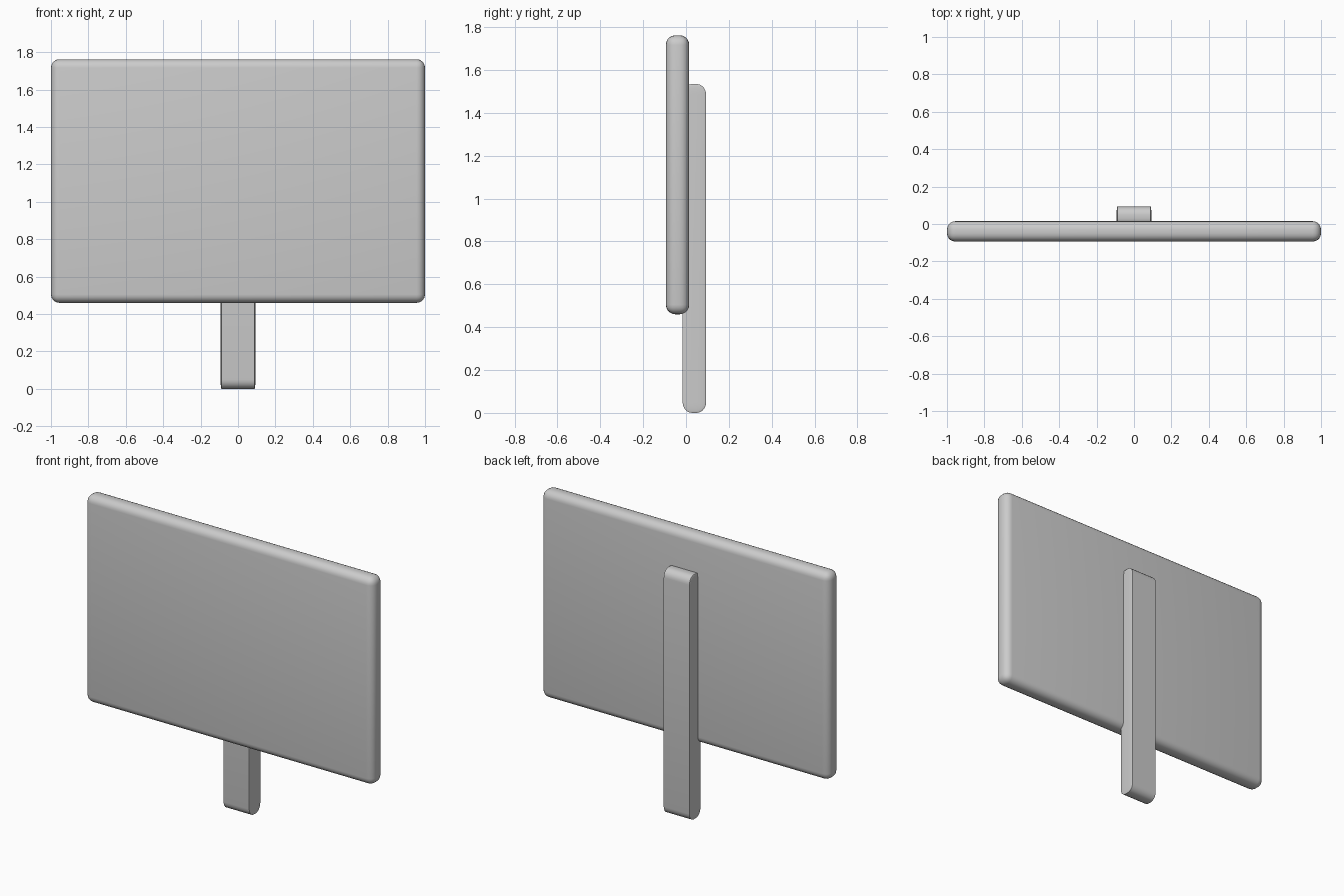
import bpy, bmesh
from mathutils import Matrix, Vector

if "Cube" in bpy.data.objects:
    bpy.data.objects.remove(bpy.data.objects["Cube"])


def rounded_slab(name, lo, hi, stretch=(1, 1, 1), radius=0.045):
    """Box with rounded edges; stretch squashes the rounding along each axis."""
    lo, hi, stretch = Vector(lo), Vector(hi), Vector(stretch)
    size = hi - lo
    bm = bmesh.new()
    bmesh.ops.create_cube(bm, size=1)
    bmesh.ops.scale(bm, vec=[s / k for s, k in zip(size, stretch)], verts=bm.verts)
    bmesh.ops.bevel(bm, geom=bm.edges[:], offset=radius, segments=5,
                    profile=0.5, affect='EDGES', clamp_overlap=True)
    bmesh.ops.scale(bm, vec=stretch, verts=bm.verts)
    bmesh.ops.translate(bm, vec=(lo + hi) / 2, verts=bm.verts)
    mesh = bpy.data.meshes.new(name)
    bm.to_mesh(mesh)
    bm.free()
    obj = bpy.data.objects.new(name, mesh)
    bpy.context.collection.objects.link(obj)
    bpy.ops.object.select_all(action='DESELECT')
    obj.select_set(True)
    bpy.context.view_layer.objects.active = obj
    bpy.ops.object.shade_smooth_by_angle(angle=0.7)
    return obj


# Sign panel
rounded_slab("sign_board", (-1, -0.094, 0.46), (1, 0.015, 1.762))

# Post behind the panel: the same slab squashed in x, so its side edges are crisp
rounded_slab("sign_post", (-0.093, -0.016, 0), (0.093, 0.094, 1.535),
             stretch=(0.093, 1, 1.1))
